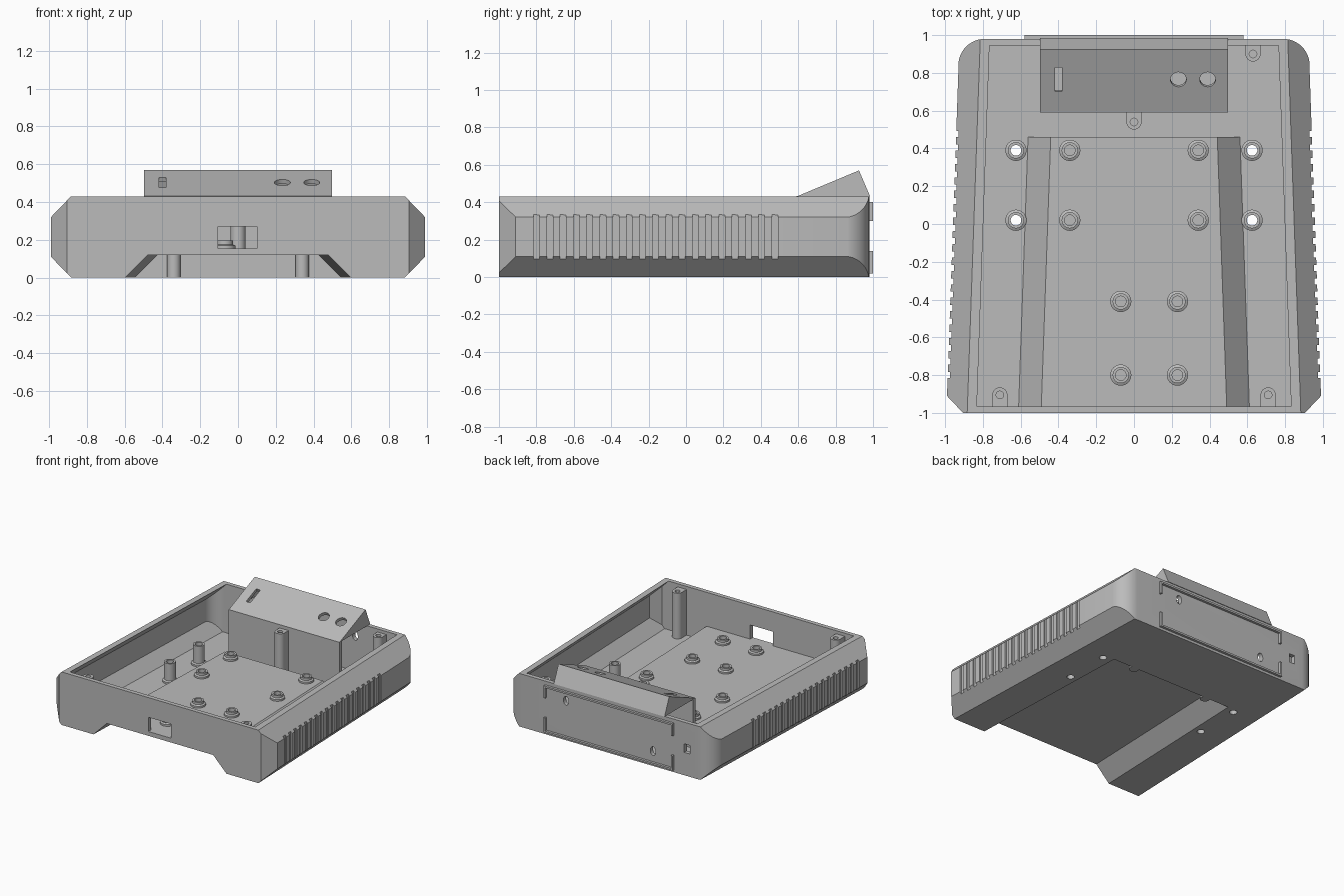
import bpy, bmesh
from math import radians, sin, cos, pi
from mathutils import Matrix, Vector

cube = bpy.data.objects.get("Cube")
if cube:
    bpy.data.objects.remove(cube)

grey = bpy.data.materials.new("matte_grey")
grey.use_nodes = True
grey.diffuse_color = (0.5, 0.5, 0.5, 1)
grey.node_tree.nodes["Principled BSDF"].inputs["Base Color"].default_value = (0.5, 0.5, 0.5, 1)

TOP, WALL, BACK = 0.43, 0.035, 0.98
FLOOR, DECK = WALL, 0.155


def finish(bm, name):
    bmesh.ops.recalc_face_normals(bm, faces=bm.faces)
    mesh = bpy.data.meshes.new(name)
    bm.to_mesh(mesh)
    bm.free()
    mesh.materials.append(grey)
    ob = bpy.data.objects.new(name, mesh)
    bpy.context.collection.objects.link(ob)
    return ob


def loft(name, ring_a, ring_b):
    """Solid between two matching rings of 3D points."""
    bm = bmesh.new()
    a = [bm.verts.new(p) for p in ring_a]
    b = [bm.verts.new(p) for p in ring_b]
    bm.faces.new(a)
    bm.faces.new(b)
    for i in range(len(a)):
        j = (i + 1) % len(a)
        bm.faces.new((a[i], a[j], b[j], b[i]))
    return finish(bm, name)


def prism_z(name, pts, z0, z1):
    return loft(name, [(x, y, z0) for x, y in pts], [(x, y, z1) for x, y in pts])


def prism_x(name, pts, half):
    return loft(name, [(-half, y, z) for y, z in pts], [(half, y, z) for y, z in pts])


def boxes(name, spans):
    """One mesh of boxes, each given as (x0, x1, y0, y1, z0, z1)."""
    bm = bmesh.new()
    for x0, x1, y0, y1, z0, z1 in spans:
        mat = Matrix.Translation(((x0 + x1) / 2, (y0 + y1) / 2, (z0 + z1) / 2))
        mat = mat @ Matrix.Diagonal((x1 - x0, y1 - y0, z1 - z0, 1))
        bmesh.ops.create_cube(bm, size=1, matrix=mat)
    return finish(bm, name)


def cylinders(name, centres, radius, depth, tilt=None, stretch=1):
    bm = bmesh.new()
    for c in centres:
        mat = Matrix.Translation(c) @ (tilt or Matrix()) @ Matrix.Diagonal((1, stretch, 1, 1))
        bmesh.ops.create_cone(bm, cap_ends=True, segments=32, radius1=radius,
                              radius2=radius, depth=depth, matrix=mat)
    return finish(bm, name)


def boolean(ob, cutter, op="DIFFERENCE"):
    mod = ob.modifiers.new("cut", "BOOLEAN")
    mod.object, mod.operation, mod.solver = cutter, op, "EXACT"
    bpy.context.view_layer.objects.active = ob
    bpy.ops.object.modifier_apply(modifier=mod.name)
    bpy.data.objects.remove(cutter)


def mirrored(half):
    return half + [(-x, v) for x, v in reversed(half)]


def width(y):
    return 0.99 - 0.035 * (y + 0.91)


def bevelled_bar(name, section):
    """Tapered bar running the full depth; section(y) gives x, z points."""
    return loft(name, *[[(x, y, z) for x, z in mirrored(section(y))] for y in (-1.1, 1.1)])


def plan(inset):
    """Footprint with cut front corners and rounded back corners."""
    r = 0.14 - inset
    half = [(0.905 - inset * 0.4, -1 + inset), (0.995 - inset, -0.905 + inset * 0.4)]
    arc = [(0.79 + r * cos(t * pi / 24), BACK - 0.14 + r * sin(t * pi / 24)) for t in range(13)]
    return mirrored(half + arc)


# Outer tray body
body = bevelled_bar("tray_body", lambda y: [
    (width(y) - 0.11, 0), (width(y), 0.11), (width(y), 0.32), (width(y) - 0.11, TOP)])
boolean(body, prism_z("footprint", plan(0), -0.2, 0.8), "INTERSECT")

# Cavity, with a raised deck left standing over the underside channel
cavity = bevelled_bar("cavity", lambda y: [
    (width(y) - 0.125, FLOOR), (width(y) - WALL, 0.125), (width(y) - WALL, 0.305),
    (width(y) - 0.16, TOP), (width(y) - 0.16, 0.7)])
boolean(cavity, prism_z("inner_footprint", plan(WALL), -0.2, 0.8), "INTERSECT")


def channel(name, grow, height, end):
    def ring(y):
        b = 0.597 - 0.035 * (y + 1) + grow
        return [(x, y, z) for x, z in mirrored([(b + 0.05, -0.05), (b - height, height)])]
    return loft(name, ring(-1.05), ring(end))


boolean(cavity, channel("deck", 0.05, DECK, 0.46))
boolean(body, cavity)
boolean(body, channel("channel", 0, 0.12, 0.425))

# Side grip grooves
grooves = []
for i in range(19):
    y = -0.815 + i * 0.0708
    w = width(y + 0.016) - 0.013
    for x0, x1 in ((w, w + 0.1), (-w - 0.1, -w)):
        grooves.append((x0, x1, y, y + 0.032, 0.04, 0.39))
boolean(body, boxes("grooves", grooves))

# Openings in the front and back walls
boolean(body, boxes("ports", [(-0.105, 0.1, -1.1, -0.9, 0.155, 0.27),
                              (-0.72, -0.67, 0.9, 1.1, 0.185, 0.255)]))
upright = Matrix.Rotation(radians(90), 4, "X")
boolean(body, cylinders("keyholes", [(0.39, BACK, 0.32), (-0.39, BACK, 0.12)],
                        0.024, 0.2, upright, 1.5))

# Through holes below the outer standoffs
outer = [(x, y) for x in (-0.625, 0.625) for y in (0.02, 0.39)]
inner = [(x, y) for x in (-0.34, 0.34) for y in (0.02, 0.39)]
inner += [(x, y) for x in (-0.07, 0.23) for y in (-0.41, -0.8)]
boolean(body, cylinders("floor_holes", [(x, y, 0) for x, y in outer], 0.028, 0.2))


# Hollow board standoffs with a wider foot
def standoff(name, x, y, base):
    bm = bmesh.new()
    prof = [(0.028, base), (0.056, base), (0.056, base + 0.015), (0.043, base + 0.022),
            (0.043, 0.195), (0.028, 0.195)]
    rings = []
    for r, z in prof:
        rings.append([bm.verts.new((x + r * cos(k * pi / 16), y + r * sin(k * pi / 16), z))
                      for k in range(32)])
    for a, b in zip(rings, rings[1:] + rings[:1]):
        for k in range(32):
            n = (k + 1) % 32
            bm.faces.new((a[k], a[n], b[n], b[k]))
    return finish(bm, name)


for i, (x, y) in enumerate(outer):
    standoff(f"tall_standoff_{i + 1}", x, y, FLOOR - 0.001)
for i, (x, y) in enumerate(inner):
    standoff(f"short_standoff_{i + 1}", x, y, DECK - 0.001)

# Half-round bosses on the end of the underside channel
cylinders("channel_bosses", [(x, 0.405, 0.065) for x in (-0.34, 0.34)], 0.036, 0.128)


# Lid screw posts, flat against a wall and round on the free side
def screw_post(name, x, y, wall_y):
    side = 1 if wall_y < y else -1
    pts = [(x + 0.04 * cos(k * pi / 12), y + side * 0.04 * sin(k * pi / 12)) for k in range(13)]
    post = prism_z(name, pts + [(x - 0.04, wall_y), (x + 0.04, wall_y)], FLOOR - 0.005, 0.405)
    boolean(post, cylinders("bore", [(x, y, 0.4)], 0.02, 0.2))


screw_post("front_post_right", -0.71, -0.905, -0.97)
screw_post("front_post_left", 0.71, -0.905, -0.97)
screw_post("middle_post", 0, 0.54, 0.595)
screw_post("back_post", 0.63, 0.9, 0.95)

# Sloped control hood: hollow wedge with a slot and two button holes
hood = prism_x("control_hood", [(0.59, TOP), (0.925, 0.57), (0.985, TOP)], 0.497)
boolean(hood, prism_x("hood_hollow", [(0.583, 0.4), (0.911, 0.537), (0.97, 0.4)], 0.47))
slope = Matrix.Rotation(radians(22.7), 4, "X")
boolean(hood, cylinders("button_holes", [(x, 0.765, 0.503) for x in (0.235, 0.39)],
                        0.042, 0.12, slope))
slot = boxes("slot", [(-0.418, -0.38, -0.07, 0.07, -0.06, 0.06)])
slot.data.transform(Matrix.Translation((0, 0.765, 0.503)) @ slope)
boolean(hood, slot)
boxes("hood_front_wall", [(-0.497, 0.497, 0.59, 0.62, FLOOR - 0.002, 0.432)])

# Raised label frame on the back, open in the middle of each end
rails = [(-0.58, 0.58, 0.975, 1, 0.385, 0.4), (-0.58, 0.58, 0.975, 1, 0.02, 0.035)]
for x in (-0.58, 0.565):
    rails += [(x, x + 0.015, 0.975, 1, 0.3, 0.385), (x, x + 0.015, 0.975, 1, 0.035, 0.14)]
boxes("back_frame", rails)

# Smooth round parts, keep edges sharp
for ob in bpy.context.collection.objects:
    if ob.type == "MESH":
        bpy.ops.object.select_all(action="DESELECT")
        ob.select_set(True)
        bpy.context.view_layer.objects.active = ob
        bpy.ops.object.shade_smooth_by_angle(angle=radians(30))
